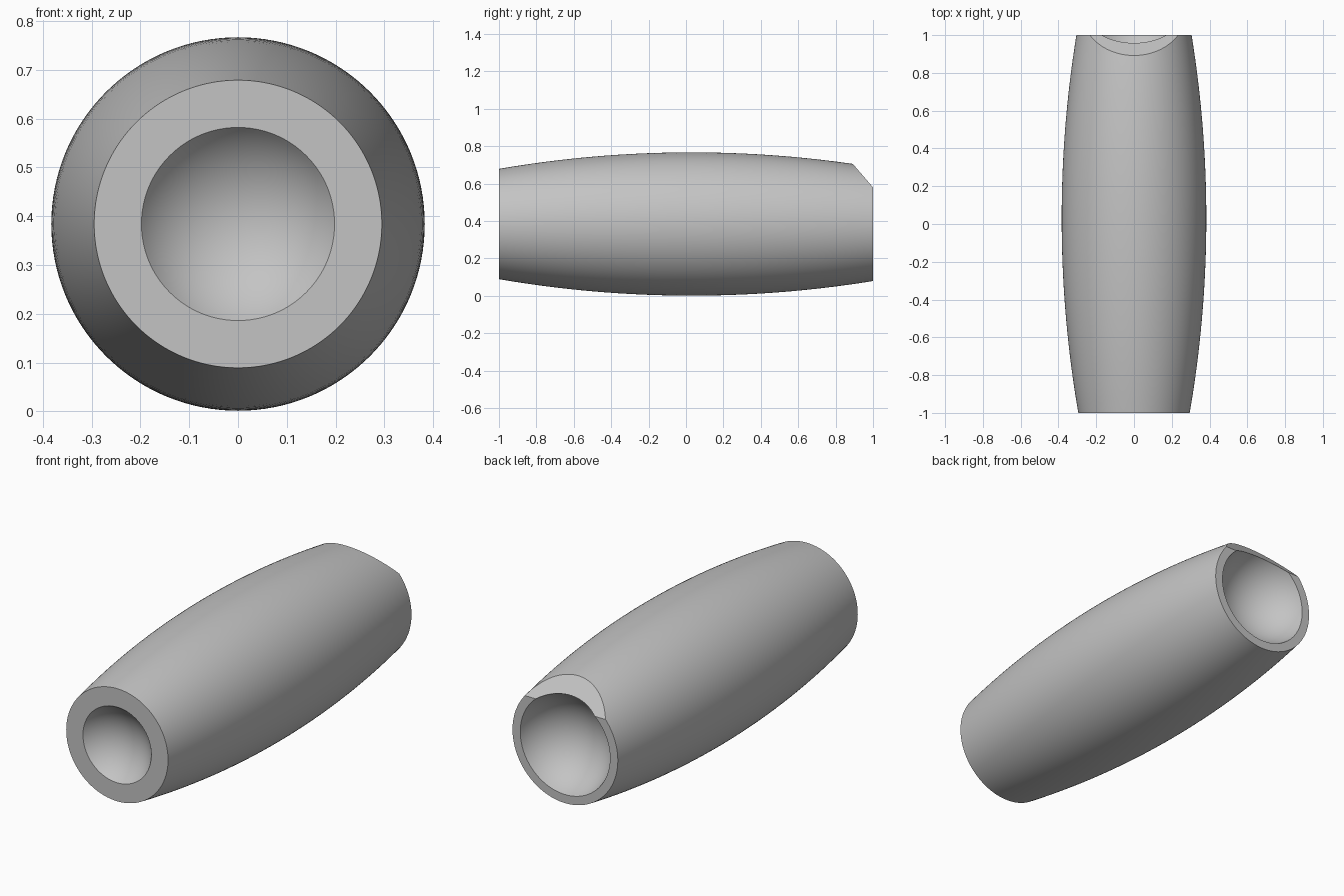
import bpy
import bmesh
from math import sin, cos, asin, sqrt, pi, radians
from mathutils import Vector

cube = bpy.data.objects.get("Cube")
if cube:
    bpy.data.objects.remove(cube, do_unlink=True)

AXIS_Z = 0.384      # height of the long axis
MAX_R = 0.383       # widest radius of the barrel
ARC_R = 6.07        # radius of the bulging side
SEGMENTS = 128


def barrel_radius(y):
    return MAX_R - ARC_R + sqrt(ARC_R ** 2 - (y - 0.03) ** 2)


def bowl(end, rim, ball, steps=20):
    """Round socket from its deepest point out to its rim; end is -1 or 1."""
    edge = asin(rim / ball)
    offset = ball * cos(edge)
    return [(end * (1 - ball * cos(edge * i / steps) + offset),
             ball * sin(edge * i / steps)) for i in range(steps + 1)]


# Profile: front socket, bulging side, back socket
side = [-1 + 2 * i / 32 for i in range(33)]
profile = bowl(-1, 0.198, 0.245)
profile += [(y, barrel_radius(y)) for y in side]
profile += reversed(bowl(1, 0.26, 0.27))

# Revolve the profile about the long axis
bm = bmesh.new()
verts = [bm.verts.new((0, y, AXIS_Z + r)) for y, r in profile]
edges = [bm.edges.new(pair) for pair in zip(verts, verts[1:])]
bmesh.ops.spin(bm, geom=verts + edges, cent=(0, 0, AXIS_Z), axis=(0, 1, 0),
               angle=2 * pi, steps=SEGMENTS)
bmesh.ops.remove_doubles(bm, verts=bm.verts[:], dist=0.0002)
bmesh.ops.recalc_face_normals(bm, faces=bm.faces[:])

# Slanted flat cut across the top of the back end
start, stop = Vector((0, 0.888, 0.71)), Vector((0, 1, 0.58))
slope = stop - start
normal = Vector((0, -slope.z, slope.y)).normalized()
cut = bmesh.ops.bisect_plane(bm, geom=bm.verts[:] + bm.edges[:] + bm.faces[:],
                             dist=1e-5, plane_co=start, plane_no=normal,
                             clear_outer=True)
rim_edges = [e for e in bm.edges if e.is_boundary]
bmesh.ops.edgenet_fill(bm, edges=rim_edges)
bmesh.ops.recalc_face_normals(bm, faces=bm.faces[:])

mesh = bpy.data.meshes.new("barrel_body")
bm.to_mesh(mesh)
bm.free()
body = bpy.data.objects.new("barrel_body", mesh)
bpy.context.collection.objects.link(body)

# Plain grey material
grey = bpy.data.materials.new("light_grey")
grey.use_nodes = True
colour = (0.55, 0.55, 0.55, 1)
grey.diffuse_color = colour
grey.node_tree.nodes["Principled BSDF"].inputs["Base Color"].default_value = colour
mesh.materials.append(grey)

# Smooth walls, sharp rims
bpy.ops.object.select_all(action='DESELECT')
body.select_set(True)
bpy.context.view_layer.objects.active = body
bpy.ops.object.shade_smooth_by_angle(angle=radians(25))
